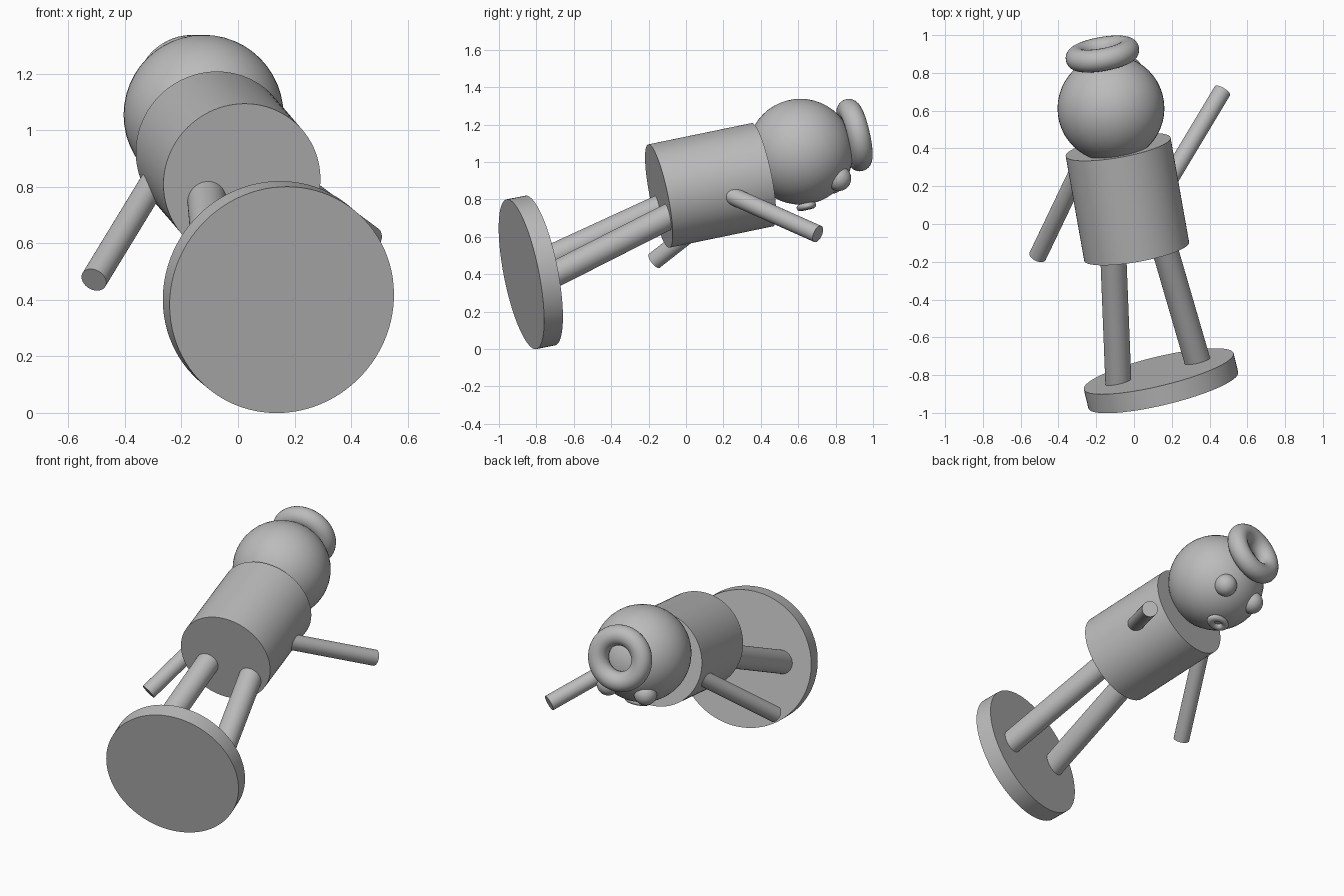
import bpy
import math
from mathutils import Vector, Matrix

cube = bpy.data.objects.get("Cube")
if cube:
    bpy.data.objects.remove(cube, do_unlink=True)

# One plain grey material
grey = bpy.data.materials.new("plain_grey")
grey.use_nodes = True
colour = (0.5, 0.5, 0.5, 1)
grey.diffuse_color = colour
grey.node_tree.nodes["Principled BSDF"].inputs["Base Color"].default_value = colour

# Local directions of the leaning figure: along the body, face, and side
UP = Vector((-0.171, 0.965, 0.199)).normalized()
FACE = Vector((0.03, 0.2, -0.98))
FACE = (FACE - UP * FACE.dot(UP)).normalized()
SIDE = FACE.cross(UP).normalized()
if SIDE.x < 0:
    SIDE = -SIDE


def finish(name):
    obj = bpy.context.object
    obj.name = name
    obj.data.materials.append(grey)
    bpy.ops.object.shade_smooth_by_angle(angle=math.radians(40))
    return obj


def rod(name, start, end, radius, sides=64):
    start, end = Vector(start), Vector(end)
    axis = end - start
    bpy.ops.mesh.primitive_cylinder_add(
        vertices=sides, radius=radius, depth=axis.length,
        location=(start + end) / 2,
        rotation=axis.to_track_quat('Z', 'Y').to_euler())
    return finish(name)


def ball(name, centre, radius):
    bpy.ops.mesh.primitive_uv_sphere_add(
        segments=48, ring_count=24, radius=radius, location=centre)
    return finish(name)


def ring(name, centre, axis, major, minor, stretch=1.0):
    # The ring's own x follows the side direction, its z the axis
    z = Vector(axis).normalized()
    x = (SIDE - z * SIDE.dot(z)).normalized()
    bpy.ops.mesh.primitive_torus_add(
        major_segments=64, minor_segments=24,
        major_radius=major, minor_radius=minor)
    obj = finish(name)
    turn = Matrix((x, z.cross(x), z)).transposed().to_4x4()
    obj.matrix_world = (Matrix.Translation(centre) @ turn
                        @ Matrix.Diagonal((stretch, 1, 1, 1)))
    return obj


# Round stand
stand = Vector((0.155, -0.88, 0.40))
rod("stand", stand, stand + Vector((-0.23, 0.955, 0.19)) * 0.105, 0.408, 96)

# Legs, sunk a little into the stand and torso
rod("right_leg", (-0.082, -0.86, 0.425), (-0.113, -0.08, 0.783), 0.069)
rod("left_leg", (0.343, -0.75, 0.375), (0.148, -0.08, 0.715), 0.069)

# Torso
rod("torso", (0.014, -0.145, 0.818), (-0.084, 0.408, 0.932), 0.282, 96)

# Arms, one raised and one lowered
rod("left_arm", (0.165, 0.20, 0.84), (0.468, 0.705, 0.615), 0.047)
rod("right_arm", (-0.285, 0.30, 0.84), (-0.510, -0.17, 0.471), 0.047)

# Head and face
head = Vector((-0.122, 0.612, 1.055))
ball("head", head, 0.283)
for name, sign in (("left_eye", 1), ("right_eye", -1)):
    ball(name, head + SIDE * 0.119 * sign + UP * 0.152 + FACE * 0.185, 0.067)
ring("mouth", head + FACE * 0.293 - UP * 0.03, FACE, 0.034, 0.018, 1.5)

# Hat ring
ring("hat", (-0.167, 0.90, 1.144), (-0.17, 0.96, 0.22), 0.137, 0.060)
